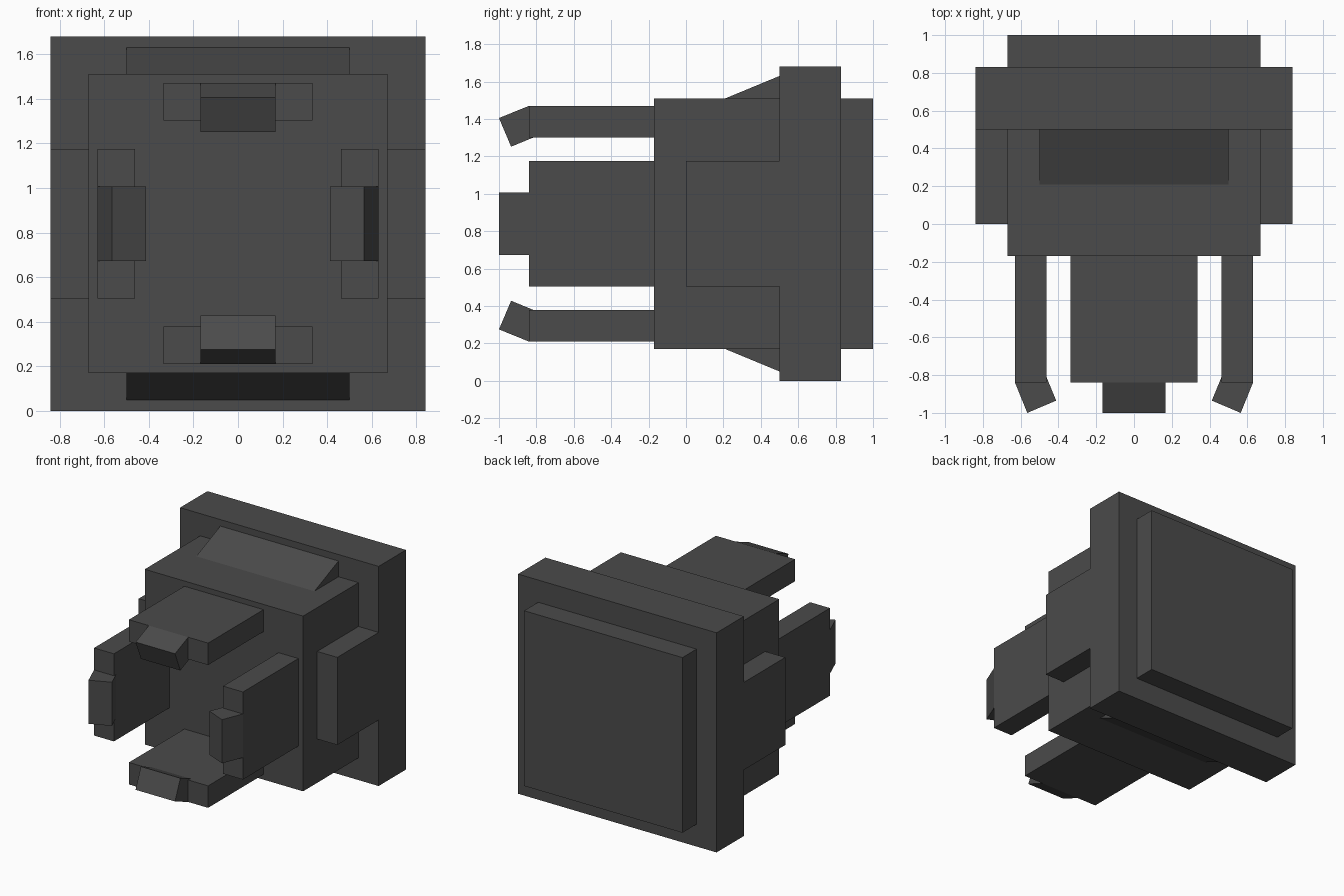
import bpy
import bmesh
from math import pi
from mathutils import Matrix, Vector

cube = bpy.data.objects.get("Cube")
if cube:
    bpy.data.objects.remove(cube, do_unlink=True)

MID = 0.84  # height of the central axis

mat = bpy.data.materials.new("dark grey plastic")
mat.use_nodes = True
colour = (0.07, 0.07, 0.07, 1)
mat.diffuse_color = colour
mat.node_tree.nodes["Principled BSDF"].inputs["Base Color"].default_value = colour


def prism(name, profile, half_width, quarter=0):
    """Extrude a (y, radius) profile sideways, then turn it about the y axis."""
    bm = bmesh.new()
    face = bm.faces.new([bm.verts.new((-half_width, y, r)) for y, r in profile])
    new = bmesh.ops.extrude_face_region(bm, geom=[face])["geom"]
    moved = [v for v in new if isinstance(v, bmesh.types.BMVert)]
    bmesh.ops.translate(bm, verts=moved, vec=Vector((2 * half_width, 0, 0)))
    turn = Matrix.Translation((0, 0, MID)) @ Matrix.Rotation(quarter * pi / 2, 4, "Y")
    bm.transform(turn)
    bmesh.ops.recalc_face_normals(bm, faces=bm.faces)
    mesh = bpy.data.meshes.new(name)
    bm.to_mesh(mesh)
    bm.free()
    mesh.materials.append(mat)
    obj = bpy.data.objects.new(name, mesh)
    bpy.context.collection.objects.link(obj)
    return obj


def box(name, y0, y1, r0, r1, half_width, quarter=0):
    return prism(name, [(y0, r0), (y1, r0), (y1, r1), (y0, r1)], half_width, quarter)


# Housing, flange and rear button
box("housing", -0.17, 0.5, -0.67, 0.67, 0.67)
box("flange", 0.5, 0.83, -MID, MID, MID)
box("rear_button", 0.83, 1.0, -0.67, 0.67, 0.67)

# Four prongs with inward-bent square tips
sides = ["top", "left", "bottom", "right"]
for i, side in enumerate(sides):
    box(side + "_prong", -0.84, -0.17, 0.462, 0.63, 0.335, i)
    tip = [(-0.84, 0.63), (-1.0, 0.565), (-0.935, 0.412), (-0.777, 0.477)]
    prism(side + "_prong_tip", tip, 0.167, i)

# Sloped catches above and below, square blocks on the sides
for i, side in enumerate(sides):
    if i % 2 == 0:
        prism(side + "_catch", [(0.21, 0.67), (0.5, 0.67), (0.5, 0.79)], 0.5, i)
    else:
        box(side + "_block", 0.0, 0.5, 0.67, MID, 0.335, i)
